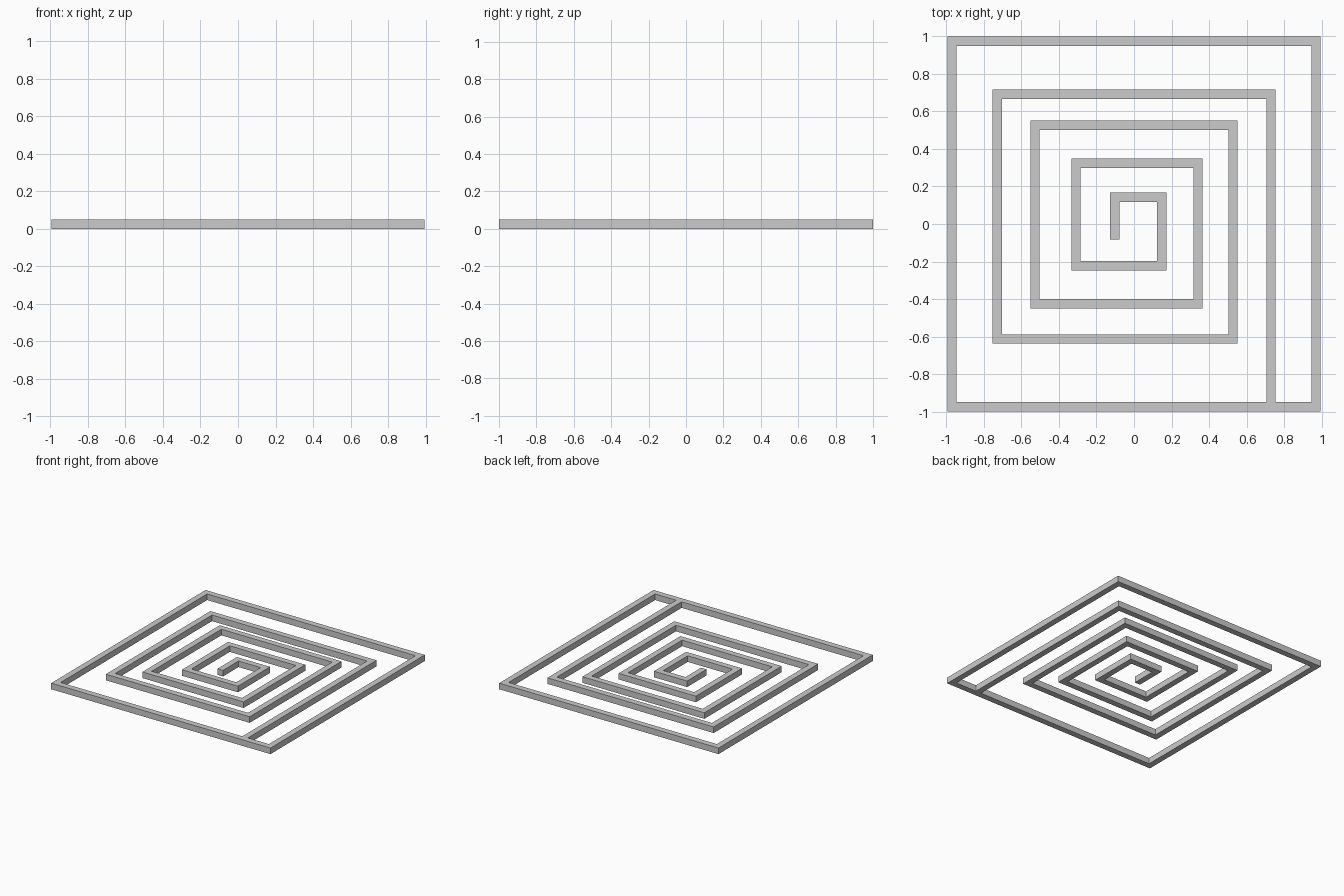
import bpy, bmesh
from mathutils import Vector

if "Cube" in bpy.data.objects:
    bpy.data.objects.remove(bpy.data.objects["Cube"])

BAR = 0.05      # bar width and height
H = BAR / 2

# Centre line: from the inner tip outward, clockwise, then around the outer border
path = [Vector(p) for p in [
    (-0.103, -0.083), (-0.103, 0.143), (0.148, 0.143), (0.148, -0.223),
    (-0.309, -0.223), (-0.309, 0.324), (0.341, 0.324), (0.341, -0.425),
    (-0.528, -0.425), (-0.528, 0.527), (0.528, 0.527), (0.528, -0.613),
    (-0.728, -0.613), (-0.728, 0.692), (0.73, 0.692), (0.73, -0.95),
    (0.73, -0.975), (-0.97, -0.975), (-0.97, 0.975), (0.97, 0.975),
    (0.97, -0.975), (0.755, -0.975)]]


def left_normal(a, b):
    d = (b - a).normalized()
    return Vector((-d.y, d.x))


# Flat ribbon with mitred corners
bm = bmesh.new()
normals = [left_normal(a, b) for a, b in zip(path, path[1:])]
pairs = []
for i, p in enumerate(path):
    n1 = normals[max(i - 1, 0)]
    n2 = normals[min(i, len(normals) - 1)]
    off = (n1 + n2) / (1 + n1.dot(n2)) * H
    pairs.append([bm.verts.new((*q, 0)) for q in (p + off, p - off)])
for (al, ar), (bl, br) in zip(pairs, pairs[1:]):
    bm.faces.new((al, ar, br, bl))

# Weld the border's end onto the side of the spiral
bmesh.ops.remove_doubles(bm, verts=bm.verts, dist=0.0005)
bm.normal_update()

mesh = bpy.data.meshes.new("square_spiral")
bm.to_mesh(mesh)
bm.free()
spiral = bpy.data.objects.new("square_spiral", mesh)
bpy.context.collection.objects.link(spiral)

# Bar height, raised upward from z = 0
solid = spiral.modifiers.new("bar_height", 'SOLIDIFY')
solid.thickness = BAR
solid.offset = 1
